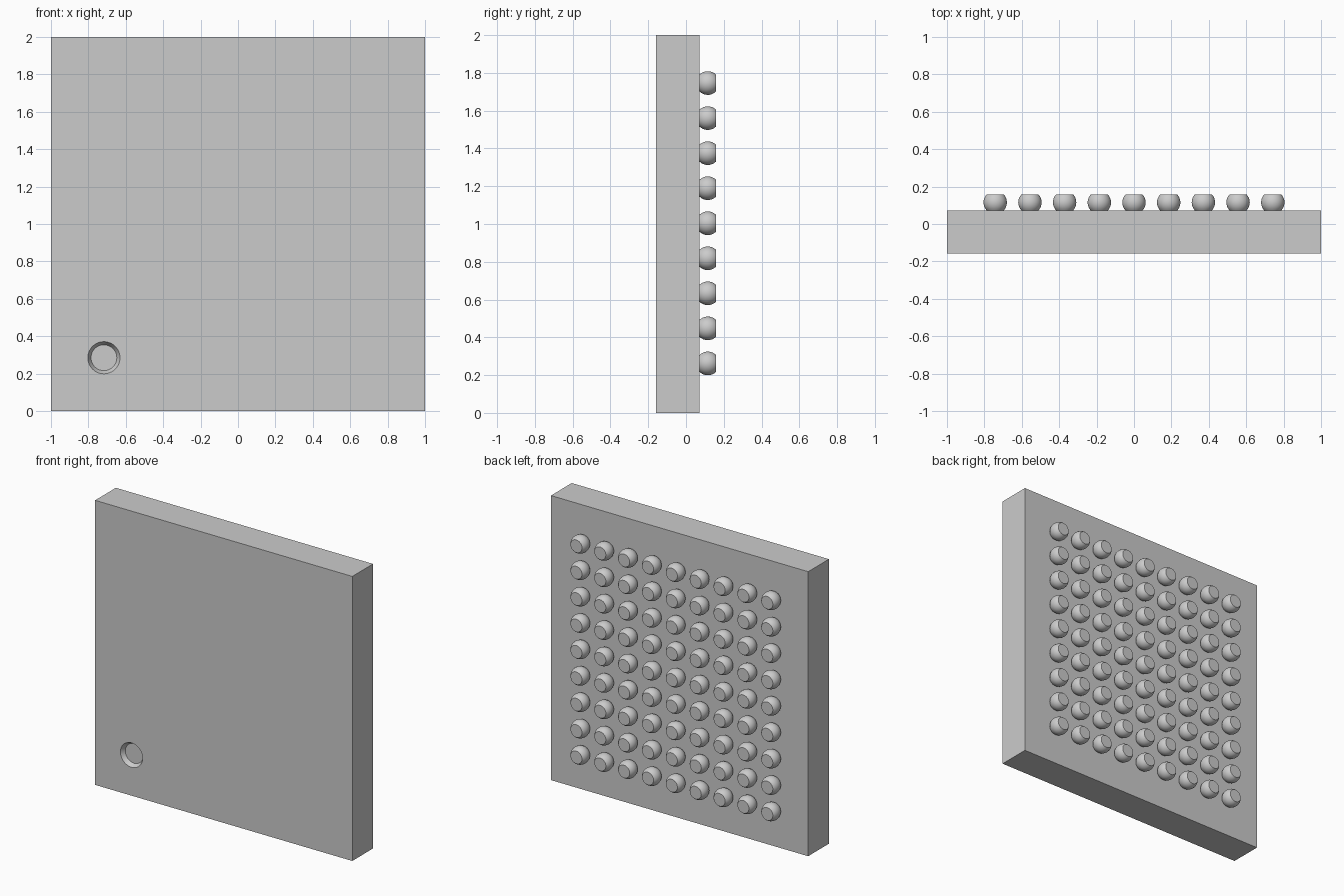
import bpy, bmesh, math
from mathutils import Matrix

if "Cube" in bpy.data.objects:
    bpy.data.objects.remove(bpy.data.objects["Cube"])

FRONT, BACK, TIP = -0.159, 0.0715, 0.159
PITCH, COUNT = 0.1855, 9
BALL_R = 0.0625


def add_object(name, bm):
    bmesh.ops.recalc_face_normals(bm, faces=bm.faces)
    mesh = bpy.data.meshes.new(name)
    bm.to_mesh(mesh)
    bm.free()
    ob = bpy.data.objects.new(name, mesh)
    bpy.context.collection.objects.link(ob)
    return ob


def smooth(ob):
    bpy.ops.object.select_all(action='DESELECT')
    bpy.context.view_layer.objects.active = ob
    ob.select_set(True)
    bpy.ops.object.shade_smooth_by_angle(angle=math.radians(30))


# Package body: square slab
bm = bmesh.new()
bmesh.ops.create_cube(bm, size=1, matrix=Matrix.Translation((0, (FRONT + BACK) / 2, 1))
                      @ Matrix.Diagonal((2, BACK - FRONT, 2, 1)))
body = add_object("package_body", bm)

# Corner marker: shallow tapered dimple cut in the front
DEPTH, R_OUT, R_IN = 0.03, 0.086, 0.069
slope = (R_OUT - R_IN) / DEPTH
bm = bmesh.new()
bmesh.ops.create_cone(bm, cap_ends=True, segments=48, radius1=R_OUT + slope * DEPTH,
                      radius2=R_IN, depth=2 * DEPTH,
                      matrix=Matrix.Translation((-0.717, FRONT, 0.285))
                      @ Matrix.Rotation(-math.pi / 2, 4, 'X'))
cutter = add_object("dimple_cutter", bm)
cutter.hide_render = True
cut = body.modifiers.new("dimple", 'BOOLEAN')
cut.object = cutter
cut.operation = 'DIFFERENCE'
cut.solver = 'EXACT'
bpy.context.view_layer.objects.active = body
body.select_set(True)
bpy.ops.object.modifier_apply(modifier="dimple")
bpy.data.objects.remove(cutter, do_unlink=True)
smooth(body)

# Solder ball: sphere truncated flat at both ends, revolved around y
half = (TIP - BACK) / 2
mid = (TIP + BACK) / 2
limit = math.asin(half / BALL_R)
rings, segs = 9, 32
bm = bmesh.new()
loops = []
for i in range(rings):
    a = -limit + 2 * limit * i / (rings - 1)
    r, y = BALL_R * math.cos(a), mid + BALL_R * math.sin(a)
    loops.append([bm.verts.new((r * math.cos(t), y, r * math.sin(t)))
                  for t in (2 * math.pi * k / segs for k in range(segs))])
for low, high in zip(loops, loops[1:]):
    for k in range(segs):
        n = (k + 1) % segs
        bm.faces.new((low[k], low[n], high[n], high[k]))
bm.faces.new(loops[0])
bm.faces.new(loops[-1])
balls = add_object("solder_balls", bm)
smooth(balls)

# Ball grid: two arrays from the lower left corner
start = PITCH * (COUNT - 1) / 2
balls.location = (-start, 0, 1.004 - start)
for name, step in (("columns", (PITCH, 0, 0)), ("rows", (0, 0, PITCH))):
    arr = balls.modifiers.new(name, 'ARRAY')
    arr.count = COUNT
    arr.use_relative_offset = False
    arr.use_constant_offset = True
    arr.constant_offset_displace = step
